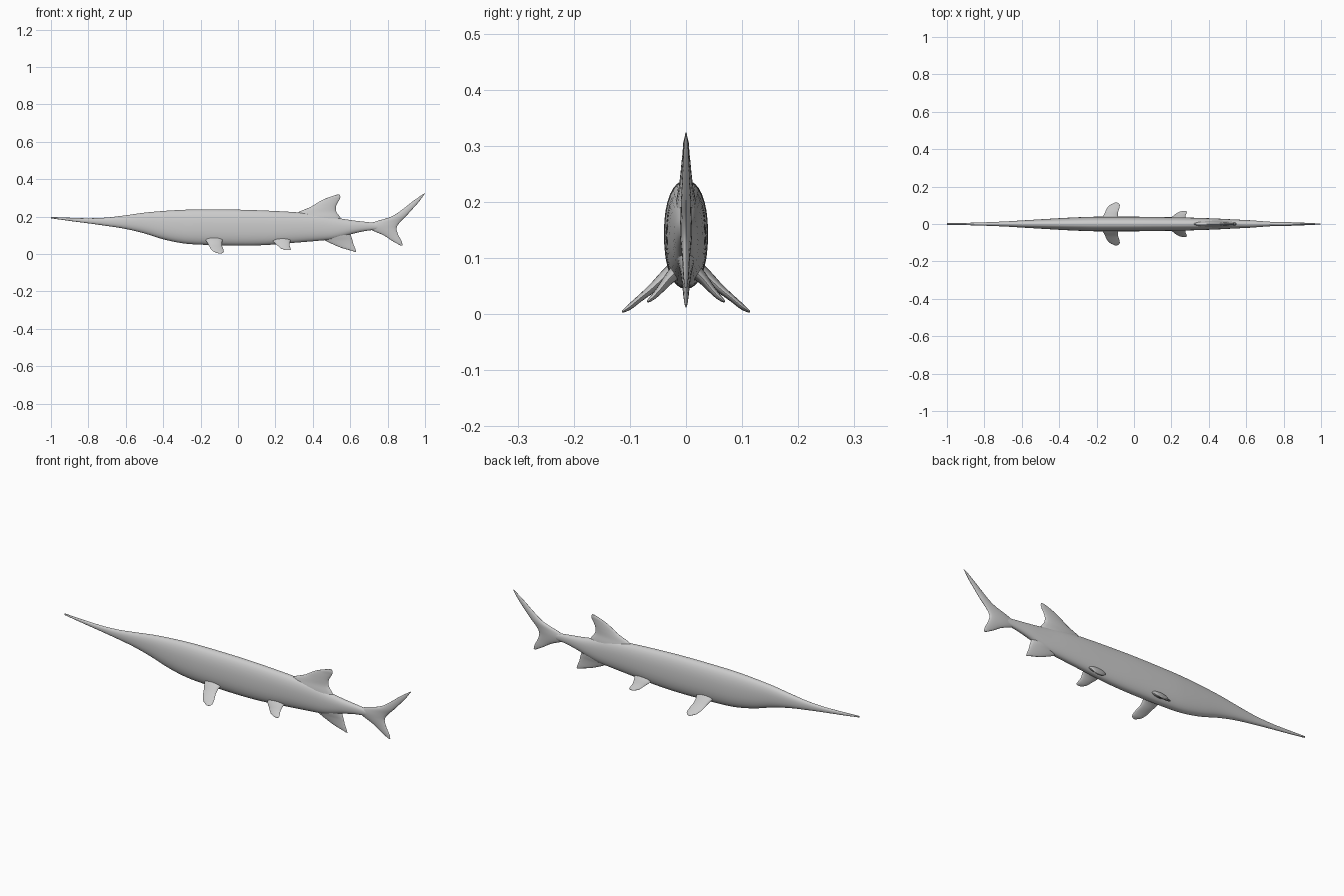
import bpy, bmesh, math
from mathutils import Vector

grey = bpy.data.materials.new("fish_grey")
grey.diffuse_color = (0.6, 0.6, 0.6, 1)


def spline(rows, steps):
    """Catmull-Rom resampling of rows of numbers."""
    out = []
    n = len(rows)
    for i in range(n - 1):
        a, b, c, d = (rows[min(max(i + k, 0), n - 1)] for k in (-1, 0, 1, 2))
        for s in range(steps):
            t = s / steps
            out.append([0.5 * (2 * q + (r - p) * t + (2 * p - 5 * q + 4 * r - w) * t * t
                               + (3 * q - p - 3 * r + w) * t ** 3)
                        for p, q, r, w in zip(a, b, c, d)])
    return out + [list(rows[-1])]


def loft(name, rings, sides, power=2.0):
    """Skin of rounded rings, each given as (centre, half axis, half axis)."""
    bm = bmesh.new()
    loops = []
    for c, u, v in rings:
        loop = []
        for k in range(sides):
            a = 2 * math.pi * k / sides
            ca, sa = math.cos(a), math.sin(a)
            ca = math.copysign(abs(ca) ** (2 / power), ca)
            sa = math.copysign(abs(sa) ** (2 / power), sa)
            loop.append(bm.verts.new(c + u * ca + v * sa))
        loops.append(loop)
    for p, q in zip(loops, loops[1:]):
        for k in range(sides):
            j = (k + 1) % sides
            bm.faces.new((p[k], p[j], q[j], q[k]))
    bm.faces.new(loops[0])
    bm.faces.new(loops[-1])
    bmesh.ops.recalc_face_normals(bm, faces=bm.faces)
    mesh = bpy.data.meshes.new(name)
    bm.to_mesh(mesh)
    bm.free()
    mesh.materials.append(grey)
    obj = bpy.data.objects.new(name, mesh)
    bpy.context.collection.objects.link(obj)
    bpy.context.view_layer.objects.active = obj
    obj.select_set(True)
    bpy.ops.object.shade_smooth_by_angle(angle=math.radians(50))
    obj.select_set(False)
    return obj


def fin(name, sections, normal=(1, 0), side=1):
    """Fin from sections (front x, back x, y, z, half thickness)."""
    rings = []
    for x0, x1, y, z, t in spline(sections, 5):
        rings.append((Vector(((x0 + x1) / 2, y * side, z)),
                      Vector(((x1 - x0) / 2, 0, 0)),
                      Vector((0, normal[0] * t * side, normal[1] * t))))
    loft(name, rings, 20)


# Body with long snout and narrow tail stalk: x, bottom, top, half width
body = [
    (-1.0, .191, .198, .004), (-.9, .177, .194, .006), (-.8, .164, .191, .009),
    (-.7, .150, .195, .013), (-.6, .134, .207, .019), (-.5, .110, .221, .025),
    (-.4, .079, .230, .031), (-.3, .058, .236, .036), (-.2, .050, .238, .039),
    (0, .045, .237, .039), (.15, .048, .232, .037), (.3, .060, .224, .034),
    (.42, .070, .213, .030), (.5, .078, .199, .026), (.56, .092, .188, .023),
    (.62, .110, .179, .020), (.7, .126, .170, .014), (.78, .132, .160, .008),
    (.84, .142, .150, .003)]
loft("body", [(Vector((x, 0, (b + t) / 2)), Vector((0, w, 0)), Vector((0, 0, (t - b) / 2)))
              for x, b, t, w in spline(body, 4)], 32, 2.25)

# Fins on the centre line
fin("dorsal_fin", [
    (.31, .56, 0, .17, .022), (.30, .544, 0, .20, .018), (.325, .526, 0, .225, .013),
    (.385, .523, 0, .25, .010), (.418, .530, 0, .27, .008), (.453, .542, 0, .29, .006),
    (.49, .547, 0, .305, .005), (.528, .543, 0, .317, .002)])
fin("anal_fin", [
    (.45, .600, 0, .11, .018), (.45, .607, 0, .09, .014), (.465, .612, 0, .073, .010),
    (.505, .617, 0, .053, .007), (.55, .625, 0, .034, .005), (.598, .630, 0, .020, .003),
    (.624, .632, 0, .012, .001)])
fin("tail_fin", [
    (.868, .880, 0, .046, .002), (.825, .874, 0, .07, .005), (.778, .858, 0, .10, .007),
    (.71, .848, 0, .13, .010), (.69, .852, 0, .15, .011), (.73, .868, 0, .172, .010),
    (.82, .896, 0, .20, .009), (.877, .930, 0, .237, .007), (.932, .968, 0, .28, .005),
    (.973, .989, 0, .309, .003), (.996, 1.0, 0, .324, .001)])

# Paired fins
slant = (.66, .75)
for side, label in ((-1, "front"), (1, "back")):
    fin("pectoral_fin_" + label, [
        (-.180, -.075, .015, .082, .016), (-.168, -.085, .038, .066, .011),
        (-.156, -.086, .060, .046, .008), (-.146, -.079, .082, .028, .006),
        (-.130, -.076, .100, .013, .005), (-.112, -.082, .110, .006, .003),
        (-.103, -.090, .114, .003, .001)], slant, side)
    fin("pelvic_fin_" + label, [
        (.180, .285, .012, .080, .014), (.192, .278, .030, .063, .010),
        (.212, .276, .045, .045, .007), (.228, .281, .058, .031, .005),
        (.246, .282, .066, .024, .003), (.258, .275, .069, .021, .001)], slant, side)
